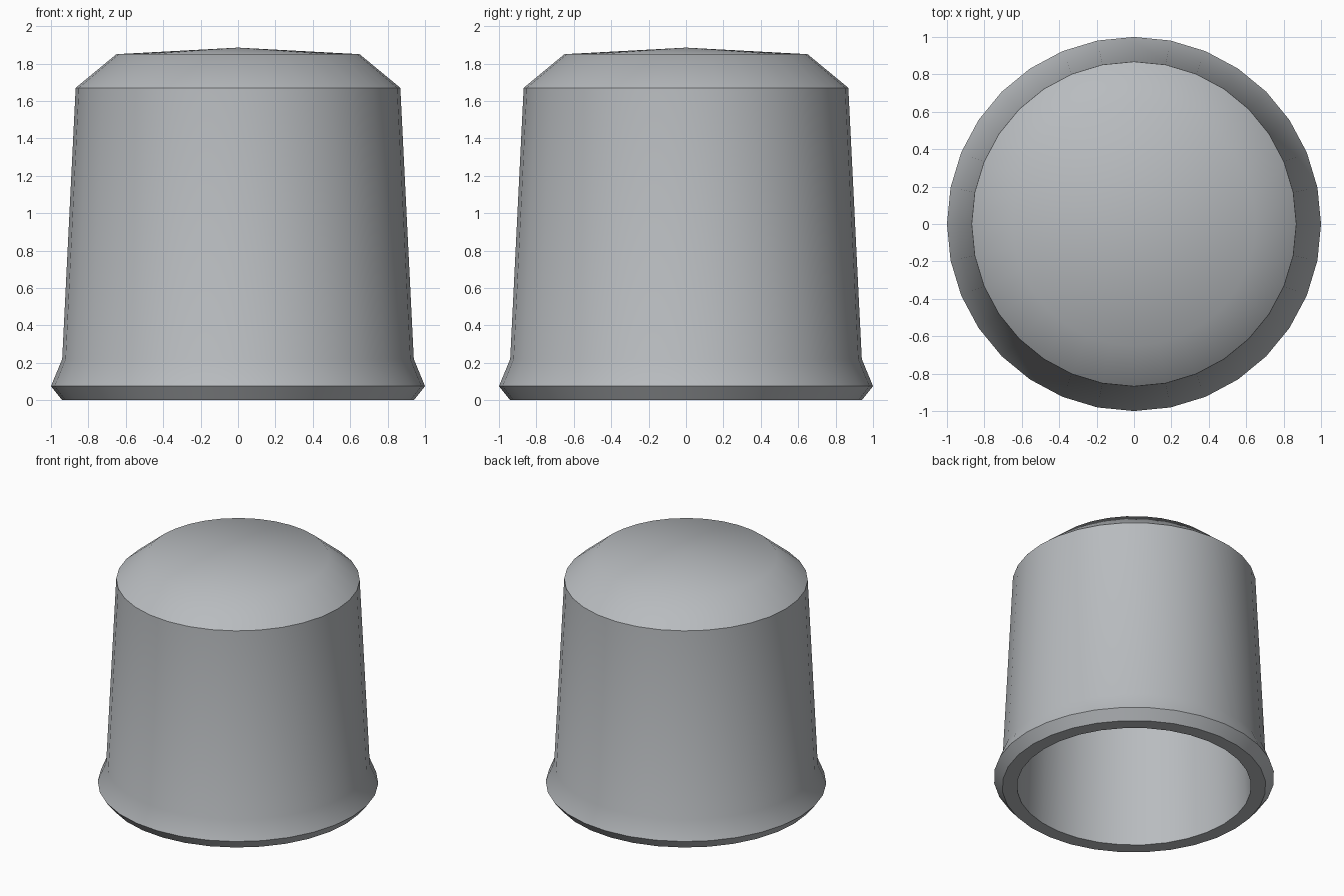
import bpy
import bmesh
from math import radians, tau

cube = bpy.data.objects.get("Cube")
if cube:
    bpy.data.objects.remove(cube, do_unlink=True)

SEGMENTS = 32

# Single metal colour
metal = bpy.data.materials.new("grey_metal")
metal.use_nodes = True
colour = (0.48, 0.50, 0.52, 1)
metal.diffuse_color = colour
metal.node_tree.nodes["Principled BSDF"].inputs["Base Color"].default_value = colour

# Half section (radius, height): outer crown, wall and flared lip, then the hollow inside
outer = [(0, 1.885), (0.65, 1.85), (0.868, 1.67), (0.94, 0.22), (1.0, 0.075), (0.94, 0)]
inner = [(0.835, 0), (0.77, 1.62), (0.6, 1.76), (0, 1.79)]


def lathe(name, profile, material):
    bm = bmesh.new()
    verts = [bm.verts.new((r, 0, z)) for r, z in profile]
    edges = [bm.edges.new(pair) for pair in zip(verts, verts[1:])]
    bmesh.ops.spin(bm, geom=verts + edges, cent=(0, 0, 0), axis=(0, 0, 1),
                   angle=tau, steps=SEGMENTS, use_duplicate=False)
    bmesh.ops.remove_doubles(bm, verts=bm.verts[:], dist=0.0005)
    bmesh.ops.recalc_face_normals(bm, faces=bm.faces[:])
    mesh = bpy.data.meshes.new(name)
    bm.to_mesh(mesh)
    bm.free()
    mesh.materials.append(material)
    obj = bpy.data.objects.new(name, mesh)
    bpy.context.collection.objects.link(obj)
    return obj


# Hollow cap body
cap = lathe("hollow_cap", outer + inner, metal)
bpy.ops.object.select_all(action='DESELECT')
cap.select_set(True)
bpy.context.view_layer.objects.active = cap
bpy.ops.object.shade_smooth_by_angle(angle=radians(40))
